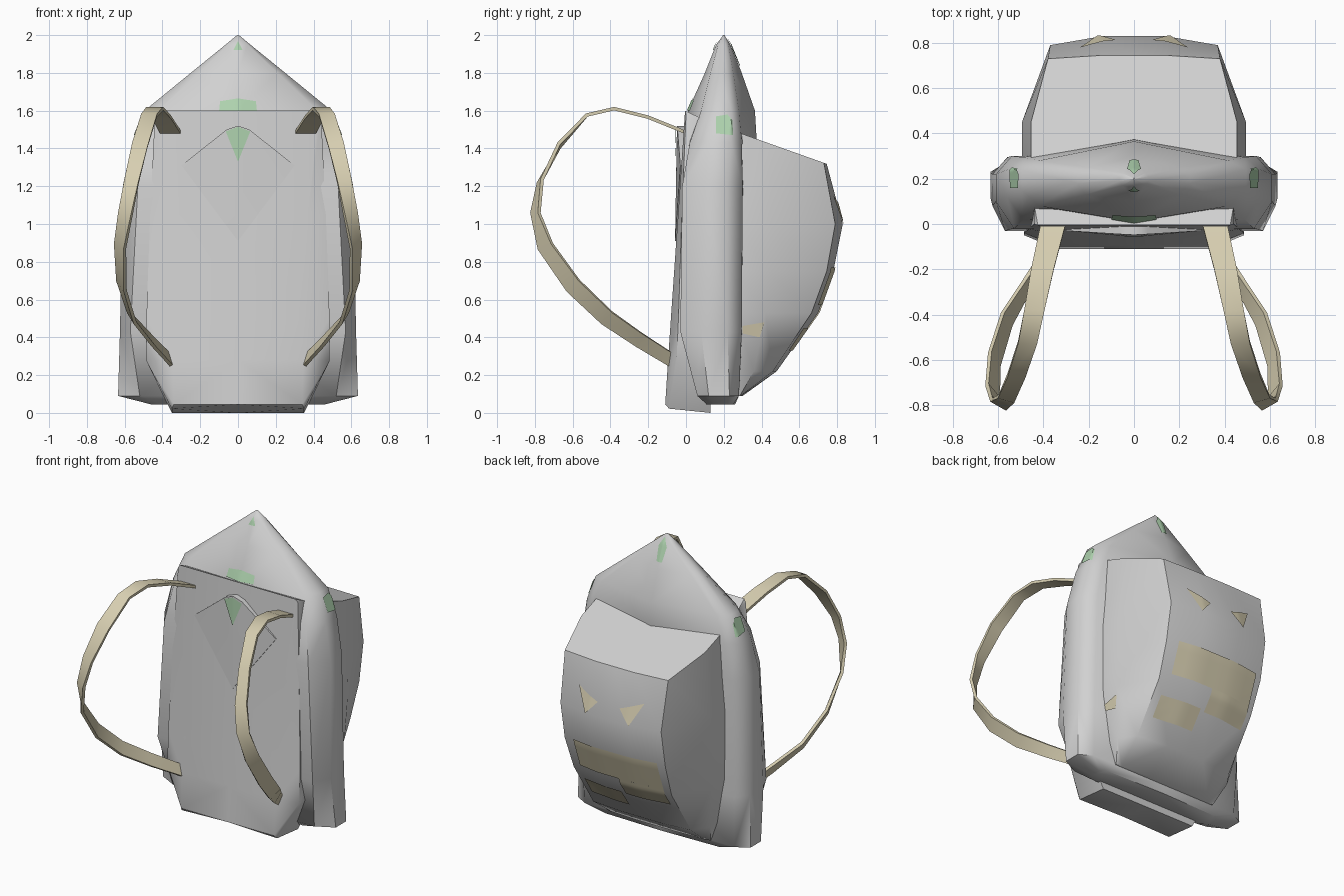
import bpy, bmesh, math
from mathutils import Vector
from mathutils.bvhtree import BVHTree

if "Cube" in bpy.data.objects:
    bpy.data.objects.remove(bpy.data.objects["Cube"])


def material(name, rgb):
    m = bpy.data.materials.new(name)
    m.diffuse_color = (*rgb, 1)
    m.use_nodes = True
    m.node_tree.nodes["Principled BSDF"].inputs["Base Color"].default_value = m.diffuse_color
    return m


GREY = material("light_grey", (0.64, 0.64, 0.64))
CREAM = material("cream", (0.68, 0.62, 0.44))
GREEN = material("pale_green", (0.42, 0.64, 0.42))


def finish(name, bm, mat, angle=40):
    me = bpy.data.meshes.new(name)
    bm.to_mesh(me)
    bm.free()
    ob = bpy.data.objects.new(name, me)
    bpy.context.collection.objects.link(ob)
    me.materials.append(mat)
    bpy.ops.object.select_all(action='DESELECT')
    ob.select_set(True)
    bpy.context.view_layer.objects.active = ob
    bpy.ops.object.shade_smooth_by_angle(angle=math.radians(angle))
    return ob


def loft(name, halves, mat, angle=40):
    """Skin half outlines (x >= 0, front centre to back centre) mirrored in x."""
    bm = bmesh.new()
    rings = []
    for half in halves:
        full = half + [(-x, y, z) for x, y, z in reversed(half[1:-1])]
        rings.append([bm.verts.new(p) for p in full])
    n = len(rings[0])
    for lo, hi in zip(rings, rings[1:]):
        for i in range(n):
            j = (i + 1) % n
            bm.faces.new((lo[i], lo[j], hi[j], hi[i]))
    bm.faces.new(rings[0][::-1])
    bm.faces.new(rings[-1])
    bmesh.ops.triangulate(bm, faces=bm.faces[:])
    bmesh.ops.recalc_face_normals(bm, faces=bm.faces[:])
    return finish(name, bm, mat, angle)


def patch(name, target, outline, ray, mat):
    """Thin painted plate: a flat outline dropped along ray onto the target."""
    ray = Vector(ray)
    me = target.data
    tree = BVHTree.FromPolygons([v.co for v in me.vertices],
                                [tuple(p.vertices) for p in me.polygons])
    bm = bmesh.new()
    for a, z in outline:
        bm.verts.new((0, a, z) if ray.x else (a, 0, z))
    bm.verts.ensure_lookup_table()
    bm.faces.new(bm.verts[:])
    bmesh.ops.triangulate(bm, faces=bm.faces[:])
    for _ in range(3):
        bmesh.ops.subdivide_edges(bm, edges=bm.edges[:], cuts=1, use_grid_fill=True)
    for v in bm.verts[:]:
        hit = tree.ray_cast(v.co - ray * 3, ray)[0]
        if hit is None:
            bm.verts.remove(v)
        else:
            v.co = hit - ray * 0.007
    bm.normal_update()
    for f in bm.faces:
        if f.normal.dot(ray) > 0:
            f.normal_flip()
    return finish(name, bm, mat)


# Main body with the pointed hood:
# z, front x, front y mid/edge, side x, side y from/to, rear x, rear y edge/mid
BODY = [
    (0.045, 0.40, 0.11, 0.11, 0.46, 0.15, 0.22, 0.42, 0.25, 0.26),
    (0.09, 0.52, 0.06, 0.06, 0.635, 0.12, 0.23, 0.55, 0.28, 0.28),
    (0.43, 0.57, -0.03, -0.03, 0.625, 0.08, 0.22, 0.56, 0.295, 0.30),
    (1.20, 0.53, -0.02, -0.02, 0.61, 0.10, 0.22, 0.54, 0.30, 0.31),
    (1.43, 0.49, 0.0, 0.02, 0.56, 0.12, 0.24, 0.49, 0.295, 0.375),
    (1.60, 0.42, 0.01, 0.08, 0.495, 0.15, 0.24, 0.42, 0.28, 0.365),
    (1.80, 0.21, 0.10, 0.13, 0.25, 0.18, 0.22, 0.21, 0.25, 0.295),
    (1.95, 0.05, 0.16, 0.17, 0.065, 0.19, 0.21, 0.05, 0.225, 0.235),
    (2.00, 0.003, 0.197, 0.198, 0.005, 0.199, 0.201, 0.003, 0.202, 0.203),
]
body = loft("main_body", [
    [(0, f0, z), (a, f1, z), (w, s0, z), (w, s1, z), (b, r1, z), (0, r0, z)]
    for z, a, f0, f1, w, s0, s1, b, r1, r0 in BODY], GREY, 50)

# Back panel: z front, z rear, front x, front y, side x, side y, rear y
PANEL = [
    (0.045, 0.0, 0.34, -0.11, 0.35, -0.09, 0.13),
    (0.28, 0.27, 0.345, -0.095, 0.485, -0.05, 0.13),
    (0.50, 0.50, 0.34, -0.08, 0.485, -0.04, 0.11),
    (1.05, 1.05, 0.37, -0.042, 0.465, -0.022, 0.10),
    (1.60, 1.56, 0.425, -0.005, 0.44, 0.0, 0.08),
]
panel = loft("back_panel", [
    [(0, y, z), (a, y, z), (w, s, (z + zr) / 2), (w, r, zr), (0, r, zr)]
    for z, zr, a, y, w, s, r in PANEL], GREY)

# Rear pocket: z, outer x, mid y of side, bevel x, bevel y, flat x, deepest y
POCKET = [
    (0.09, 0.38, 0.285, 0.34, 0.29, 0.13, 0.30),
    (0.22, 0.43, 0.36, 0.36, 0.46, 0.14, 0.48),
    (0.53, 0.49, 0.42, 0.36, 0.665, 0.14, 0.70),
    (0.75, 0.495, 0.44, 0.37, 0.745, 0.14, 0.78),
    (1.00, 0.495, 0.45, 0.37, 0.79, 0.14, 0.83),
    (1.32, 0.455, 0.45, 0.38, 0.73, 0.14, 0.745),
]


def pocket_half(i, row):
    z, w, s, b, by, c, y = row
    pts = [(0, 0.26), (w, 0.26), (w, s), (b, by), (c, y), (0, y)]
    top = i == len(POCKET) - 1
    return [(px, py, 1.48 - 0.355 * (py - 0.29) if top else z) for px, py in pts]


pocket = loft("rear_pocket", [pocket_half(i, r) for i, r in enumerate(POCKET)], GREY)

# Diamond flap on the back panel, standing out at its top
bm = bmesh.new()
rim = [(0, -0.058, 0.91), (0.3, -0.03, 1.31), (0.06, -0.045, 1.50),
       (0, -0.048, 1.52), (-0.06, -0.045, 1.50), (-0.3, -0.03, 1.31)]
front = [bm.verts.new(p) for p in rim]
rear = [bm.verts.new((x, 0.02, z)) for x, y, z in rim]
for i in range(6):
    j = (i + 1) % 6
    bm.faces.new((front[i], rear[i], rear[j], front[j]))
    if 0 < i < 5:
        bm.faces.new((front[0], front[i], front[i + 1]))
bmesh.ops.recalc_face_normals(bm, faces=bm.faces[:])
flap = finish("diamond_flap", bm, GREY)

# Shoulder straps: centre point and half-width vector along a twisting ribbon
STRAP = [
    ((0.355, 0.01, 1.49), (0.055, 0, 0)),
    ((0.405, -0.20, 1.575), (0.05, 0, 0)),
    ((0.44, -0.38, 1.62), (0.045, 0, 0)),
    ((0.47, -0.53, 1.585), (0.042, 0, 0)),
    ((0.52, -0.68, 1.42), (0.04, 0, 0.012)),
    ((0.565, -0.78, 1.23), (0.036, 0.01, 0.01)),
    ((0.60, -0.805, 1.06), (0.035, 0.02, 0)),
    ((0.632, -0.75, 0.88), (0.025, 0.035, 0.015)),
    ((0.625, -0.60, 0.67), (0.02, 0.032, 0.028)),
    ((0.57, -0.42, 0.50), (0.018, 0.028, 0.03)),
    ((0.47, -0.25, 0.385), (0.014, 0.015, 0.035)),
    ((0.37, -0.08, 0.28), (0.015, 0.0, 0.04)),
]
for side, label in ((1, "right"), (-1, "left")):
    bm = bmesh.new()
    last = None
    for c, w in STRAP:
        c, w = Vector(c), Vector(w)
        pair = []
        for p in (c - w, c + w):
            pair.append(bm.verts.new((p.x * side, p.y, p.z)))
        if last:
            bm.faces.new((last[0], last[1], pair[1], pair[0]))
        last = pair
    bmesh.ops.recalc_face_normals(bm, faces=bm.faces[:])
    bmesh.ops.solidify(bm, geom=bm.faces[:], thickness=0.018)
    bmesh.ops.recalc_face_normals(bm, faces=bm.faces[:])
    finish("shoulder_strap_" + label, bm, CREAM)

# Green marks on hood, flap and shoulders
FWD, BACK = (0, 1, 0), (0, -1, 0)
patch("hood_tip_front", body, [(0, 1.97), (0.025, 1.92), (-0.025, 1.92)], FWD, GREEN)
patch("hood_tip_rear", body, [(0, 1.985), (0.03, 1.93), (0.02, 1.84), (-0.02, 1.84), (-0.03, 1.93)], BACK, GREEN)
patch("hood_brow", body, [(-0.1, 1.60), (0.1, 1.60), (0.095, 1.65), (0, 1.665), (-0.095, 1.65)], FWD, GREEN)
patch("flap_mark", flap, [(0, 1.33), (0.065, 1.49), (0, 1.515), (-0.065, 1.49)], FWD, GREEN)
for s in (1, -1):
    patch("shoulder_mark", body, [(0.16, 1.48), (0.25, 1.47), (0.245, 1.55), (0.22, 1.58), (0.16, 1.57)],
          (-s, 0, 0), GREEN)
    patch("eye_mark", pocket, [(s * 0.24, 1.15), (s * 0.08, 1.09), (s * 0.16, 1.0)], BACK, CREAM)


# Cream blocks on the pocket
def block(x0, x1, z0, z1):
    return [(x0, z0), (x1, z0), (x1, z1), (x0, z1)]


patch("pocket_bar", pocket, block(-0.32, 0.29, 0.57, 0.77), BACK, CREAM)
patch("pocket_block_a", pocket, block(-0.32, -0.01, 0.44, 0.57), BACK, CREAM)
patch("pocket_block_b", pocket, block(0.02, 0.31, 0.33, 0.45), BACK, CREAM)
patch("pocket_side_mark", pocket, [(0.30, 0.42), (0.39, 0.40), (0.415, 0.48), (0.30, 0.46)], (-1, 0, 0), CREAM)
